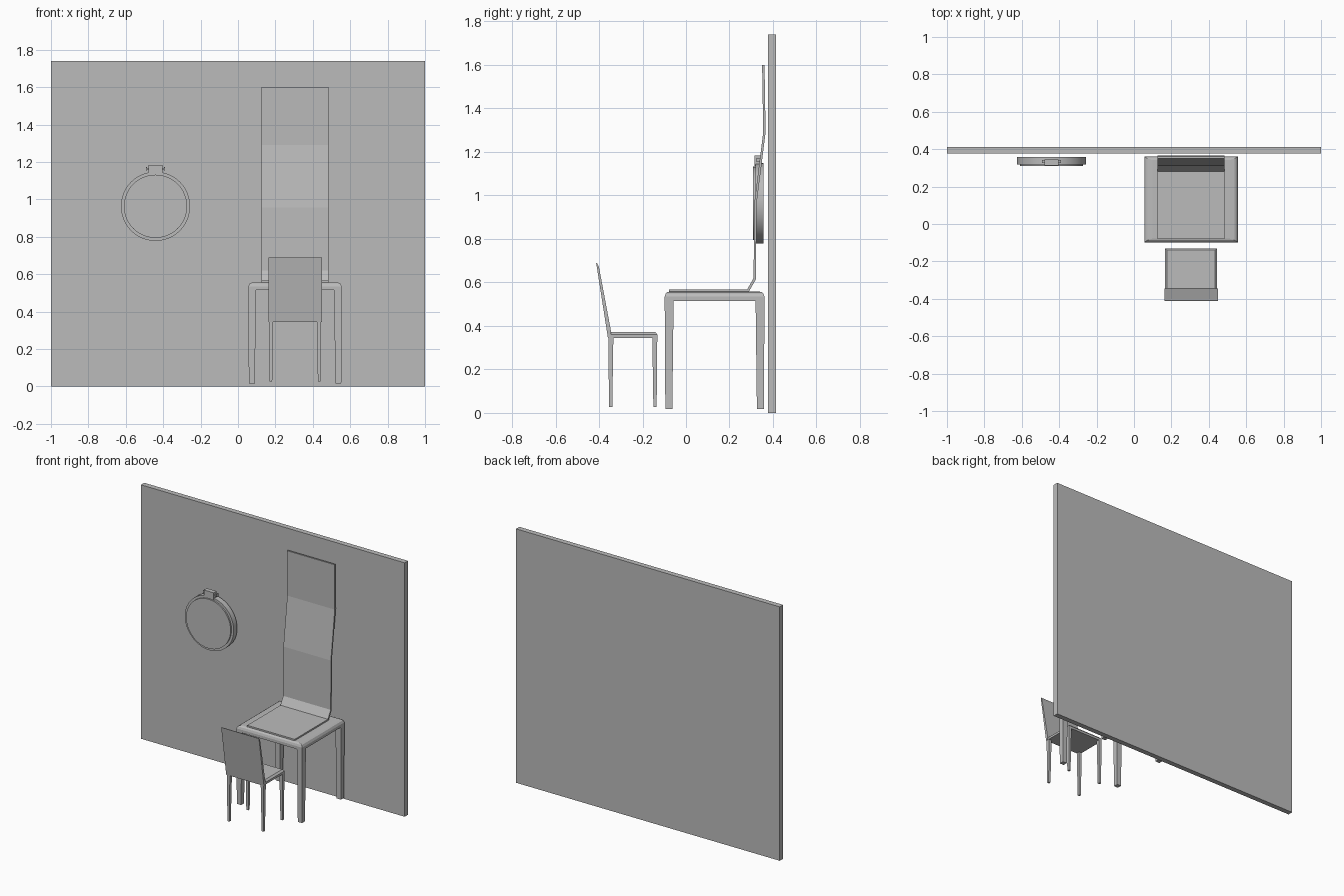
import bpy, bmesh, math
from mathutils import Matrix

default = bpy.data.objects.get("Cube")
if default:
    bpy.data.objects.remove(default)

grey = bpy.data.materials.new("plain grey")
grey.use_nodes = True
grey.diffuse_color = (0.5, 0.5, 0.5, 1)
grey.node_tree.nodes["Principled BSDF"].inputs["Base Color"].default_value = (0.5, 0.5, 0.5, 1)

CX = 0.305  # shared centre line of table, panel and chair


def finish(name, bm):
    bmesh.ops.recalc_face_normals(bm, faces=bm.faces[:])
    mesh = bpy.data.meshes.new(name)
    bm.to_mesh(mesh)
    bm.free()
    mesh.materials.append(grey)
    obj = bpy.data.objects.new(name, mesh)
    bpy.context.collection.objects.link(obj)
    return obj


def stack(name, layers):
    """Loft rectangles (x0, x1, y0, y1, z) from bottom to top."""
    bm = bmesh.new()
    rings = []
    for x0, x1, y0, y1, z in layers:
        corners = ((x0, y0), (x1, y0), (x1, y1), (x0, y1))
        rings.append([bm.verts.new((x, y, z)) for x, y in corners])
    bm.faces.new(rings[0])
    bm.faces.new(rings[-1])
    for low, high in zip(rings, rings[1:]):
        for i in range(4):
            j = (i + 1) % 4
            bm.faces.new((low[i], low[j], high[j], high[i]))
    return finish(name, bm)


def box(name, x0, x1, y0, y1, z0, z1):
    return stack(name, [(x0, x1, y0, y1, z0), (x0, x1, y0, y1, z1)])


def sheet(name, outline, half):
    """Extrude a closed (y, z) outline sideways about the centre line."""
    bm = bmesh.new()
    face = bm.faces.new([bm.verts.new((CX - half, y, z)) for y, z in outline])
    new = bmesh.ops.extrude_face_region(bm, geom=[face])["geom"]
    verts = [v for v in new if isinstance(v, bmesh.types.BMVert)]
    bmesh.ops.translate(bm, verts=verts, vec=(2 * half, 0, 0))
    return finish(name, bm)


def cylinder(name, radius, start, end, x, z, segments):
    """Cylinder running along y."""
    bm = bmesh.new()
    place = Matrix.Translation((x, (start + end) / 2, z)) @ Matrix.Rotation(math.pi / 2, 4, 'X')
    bmesh.ops.create_cone(bm, cap_ends=True, segments=segments, radius1=radius,
                          radius2=radius, depth=end - start, matrix=place)
    return finish(name, bm)


def legs(name, half, y0, y1, z0, z1, foot, top):
    """Four legs tapering on the inner sides."""
    for side, sx in (("right", -1), ("left", 1)):
        for end, y, sy in (("front", y0, 1), ("back", y1, -1)):
            layers = []
            for size, z, pull in ((foot, z0, 0.003), (top, z1, 0)):
                xs = sorted((CX + sx * (half - pull), CX + sx * (half - pull - size)))
                ys = sorted((y + sy * pull, y + sy * (pull + size)))
                layers.append((*xs, *ys, z))
            stack(f"{name}_{end}_{side}_leg", layers)


# Wall
box("wall", -1, 1, 0.377, 0.413, 0, 1.74)

# Table with softened top
TH, TF, TB = 0.25, -0.098, 0.361
top_layers = []
for inset_x, inset_y, z in ((0, 0, 0.515), (0, 0, 0.535), (0.007, 0.005, 0.549),
                            (0.018, 0.012, 0.555), (0.045, 0.02, 0.557)):
    top_layers.append((CX - TH + inset_x, CX + TH - inset_x,
                       TF + inset_y, TB - inset_y, z))
stack("table_top", top_layers)
legs("table", TH, TF, TB, 0.017, 0.518, 0.032, 0.041)

# Tall bent panel resting on the table
front_line = [(-0.079, 0.567), (0.281, 0.567), (0.311, 0.62), (0.313, 0.957),
              (0.355, 1.29), (0.35, 1.6)]
back_line = [(0.361, 1.6), (0.366, 1.29), (0.324, 0.957), (0.322, 0.615),
             (0.288, 0.556), (-0.079, 0.556)]
sheet("bent_panel", front_line + back_line, 0.18)

# Small chair, facing the table
CH, CF, CB = 0.14, -0.357, -0.132
stack("chair_seat", [(CX - CH, CX + CH, CF, CB, 0.345),
                     (CX - CH, CX + CH, CF, CB, 0.36),
                     (CX - CH + 0.012, CX + CH - 0.012, CF, CB - 0.008, 0.371)])
legs("chair", CH, CF, CB, 0.027, 0.347, 0.015, 0.023)
sheet("chair_backrest", [(CF - 0.002, 0.345), (CF + 0.013, 0.345), (CF + 0.013, 0.371),
                         (-0.4, 0.67), (-0.409, 0.69), (-0.413, 0.69)], 0.143)

# Round wall clock with a hanger block and pins
KX, KZ = -0.441, 0.963
for name, radius, start in (("clock_case", 0.185, 0.319), ("clock_face", 0.169, 0.309)):
    disc = cylinder(name, radius, start, 0.357 if start > 0.31 else 0.32, KX, KZ, 48)
box("clock_hanger", KX - 0.037, KX + 0.037, 0.314, 0.345, 1.135, 1.183)
for side, sx in (("right", -1), ("left", 1)):
    x0, x1 = sorted((KX + sx * 0.036, KX + sx * 0.05))
    box(f"hanger_pin_{side}", x0, x1, 0.328, 0.34, 1.158, 1.169)
    x0, x1 = sorted((KX + sx * 0.046, KX + sx * 0.052))
    box(f"hanger_knob_{side}", x0, x1, 0.325, 0.343, 1.154, 1.173)

# Smooth the round sides only
bpy.ops.object.select_all(action='DESELECT')
for name in ("clock_case", "clock_face"):
    obj = bpy.data.objects[name]
    obj.select_set(True)
    bpy.context.view_layer.objects.active = obj
bpy.ops.object.shade_smooth_by_angle(angle=math.radians(30))
